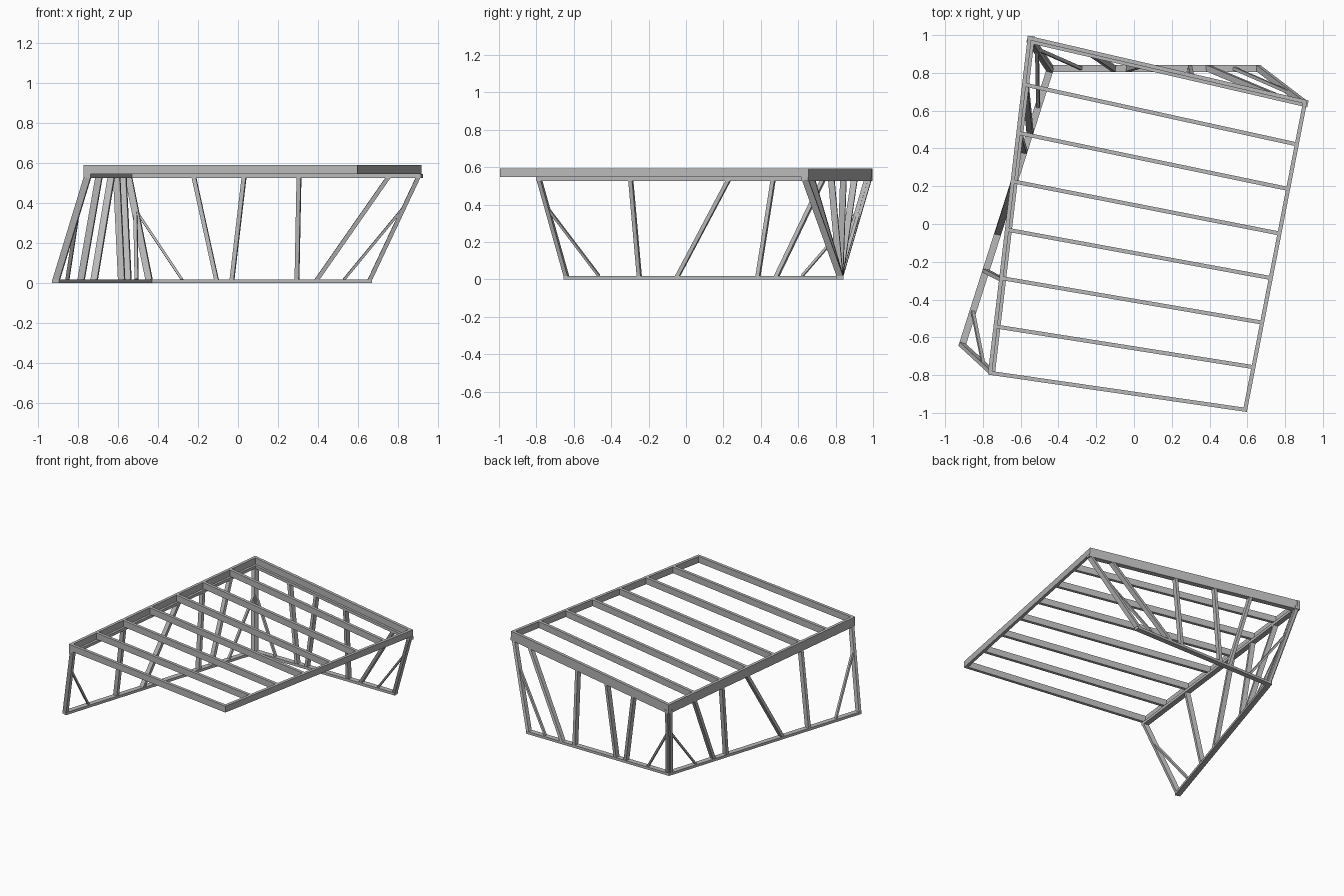
import bpy
from mathutils import Vector

cube = bpy.data.objects.get("Cube")
if cube:
    bpy.data.objects.remove(cube, do_unlink=True)

grey = bpy.data.materials.new("timber grey")
grey.use_nodes = True
grey.diffuse_color = (0.48, 0.48, 0.48, 1)
grey.node_tree.nodes["Principled BSDF"].inputs["Base Color"].default_value = (0.48, 0.48, 0.48, 1)

# Heights and timber sizes
SILL_TOP, PLATE_LOW, PLATE_TOP, ROOF_TOP = 0.018, 0.527, 0.547, 0.592
THIN, WIDE = 0.021, 0.037
SIDES = [(-1, -1), (1, -1), (1, 1), (-1, 1)]


def prism(name, low, high):
    """Solid between two matching four-point rings."""
    faces = [(3, 2, 1, 0), (4, 5, 6, 7)]
    faces += [(i, (i + 1) % 4, (i + 1) % 4 + 4, i + 4) for i in range(4)]
    mesh = bpy.data.meshes.new(name)
    mesh.from_pydata(low + high, [], faces)
    mesh.materials.append(grey)
    obj = bpy.data.objects.new(name, mesh)
    bpy.context.collection.objects.link(obj)
    return obj


def inward(p, q):
    d = (q - p).normalized()
    return Vector((d.y, -d.x, 0))


def board(name, p, q, width, z0, z1, offset=0.0):
    """Level board whose left edge runs p to q, widening to the right."""
    n = inward(p, q)
    ring = [p + n * offset, p + n * (offset + width), q + n * (offset + width), q + n * offset]
    prism(name, [v + Vector((0, 0, z0)) for v in reversed(ring)],
          [v + Vector((0, 0, z1)) for v in reversed(ring)])


def stud(name, low, high, along, thick, depth, trim=True):
    """Leaning member, with its ends cut level where it meets the plates."""
    axis = (high - low).normalized()
    u = (along - axis * along.dot(axis)).normalized()
    v = axis.cross(u)
    rings = []
    for end in (low, high):
        ring = [end + u * a * thick / 2 + v * b * depth / 2 for a, b in SIDES]
        if trim:
            ring = [c + axis * ((end.z - c.z) / axis.z) for c in ring]
        rings.append(ring)
    prism(name, *rings)


def at(line, k, value, z):
    """Point on a plan line where coordinate k has the given value."""
    p, q = line
    point = p.lerp(q, (value - p[k]) / (q[k] - p[k]))
    return Vector((point.x, point.y, z))


# Roof corners, outer edge
A, B = Vector((-0.562, 0.997, 0)), Vector((0.918, 0.655, 0))
C, D = Vector((0.597, -0.995, 0)), Vector((-0.774, -0.797, 0))

# Roof rim and joists
for name, p, q in (("back_rim", A, B), ("left_rim", B, C), ("front_rim", C, D), ("right_rim", D, A)):
    board(name, p, q, THIN, PLATE_TOP, ROOF_TOP)
for i in range(1, 7):
    p, q = A.lerp(D, i / 7), B.lerp(C, i / 7)
    d = (q - p).normalized() * THIN / 2
    board(f"joist_{i}", p + d, q - d, THIN, PLATE_TOP, ROOF_TOP, -THIN / 2)

# Flat plates on top of the two walls
end = (B - A).normalized() * 0.007
board("back_top_plate", A, B + end, WIDE, PLATE_LOW, PLATE_TOP)
board("right_top_plate", D, A, WIDE, PLATE_LOW, PLATE_TOP)

# Sills on the ground
E, F = Vector((-0.456, 0.842, 0)), Vector((0.67, 0.842, 0))
G = Vector((-0.93, -0.645, 0))
board("back_sill", E, F, WIDE, 0, SILL_TOP)
board("right_sill", G, E, WIDE, 0, SILL_TOP)


def centre(p, q):
    n = inward(p, q) * WIDE / 2
    return p + n, q + n


def wall(name, sill, plate, k, studs, braces):
    """Studs are (low, high) coordinates; braces run from the sill to an end stud."""
    along = (sill[1] - sill[0]).normalized() + (plate[1] - plate[0]).normalized()
    ends = []
    for i, (a, b) in enumerate(studs):
        low, high = at(sill, k, a, SILL_TOP), at(plate, k, b, PLATE_LOW)
        ends.append((low, high))
        stud(f"{name}_stud_{i + 1}", low, high, along, THIN, WIDE * 0.9)
    for i, (a, index, t) in enumerate(braces):
        low = at(sill, k, a, SILL_TOP)
        stud(f"{name}_brace_{i + 1}", low, ends[index][0].lerp(ends[index][1], t),
             along, 0.013, 0.018, trim=False)


# Back wall, placed by x
wall("back", centre(E, F), centre(A, B), 0,
     [(-0.44, -0.54), (-0.108, -0.22), (-0.03, 0.03), (0.295, 0.305), (0.395, 0.75), (0.66, 0.9)],
     [(-0.28, 0, 0.67), (0.53, 5, 0.72)])

# Right wall, placed by y
wall("right", centre(G, E), centre(D, A), 1,
     [(-0.64, -0.783), (-0.25, -0.295), (-0.045, 0.225), (0.385, 0.465), (0.485, 0.73), (0.815, 0.965)],
     [(-0.465, 0, 0.72), (0.62, 5, 0.67)])
